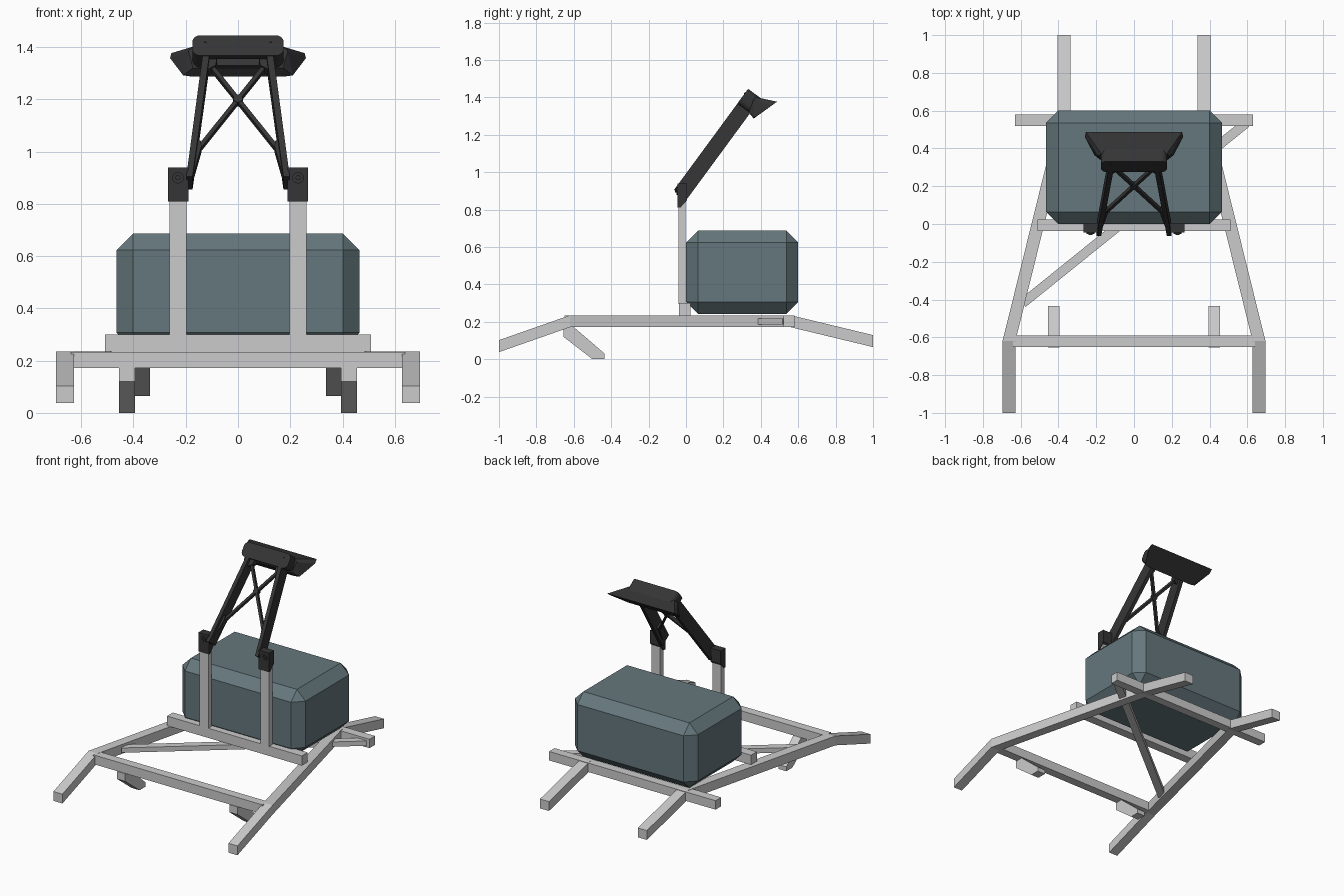
import bpy, bmesh, math
from mathutils import Vector, Matrix

if "Cube" in bpy.data.objects:
    bpy.data.objects.remove(bpy.data.objects["Cube"])


def material(name, rgb):
    m = bpy.data.materials.new(name)
    m.diffuse_color = (*rgb, 1)
    m.use_nodes = True
    m.node_tree.nodes["Principled BSDF"].inputs["Base Color"].default_value = m.diffuse_color
    return m


TANK = material("slate_blue", (0.13, 0.185, 0.205))
BLACK = material("black", (0.035, 0.035, 0.035))


def loft(name, rings, mat=None, matrix=None):
    """Closed solid through a list of equal-length point rings."""
    bm = bmesh.new()
    rows = [[bm.verts.new(p) for p in r] for r in rings]
    n = len(rows[0])
    for a, b in zip(rows, rows[1:]):
        for i in range(n):
            j = (i + 1) % n
            bm.faces.new((a[i], a[j], b[j], b[i]))
    bm.faces.new(rows[0][::-1])
    bm.faces.new(rows[-1])
    return finish(name, bm, mat, matrix)


def finish(name, bm, mat=None, matrix=None):
    bmesh.ops.recalc_face_normals(bm, faces=bm.faces)
    me = bpy.data.meshes.new(name)
    bm.to_mesh(me)
    bm.free()
    if mat:
        me.materials.append(mat)
    ob = bpy.data.objects.new(name, me)
    bpy.context.collection.objects.link(ob)
    if matrix:
        ob.matrix_world = matrix
    return ob


def prism(name, pts, lo, hi, axis="z", mat=None, matrix=None):
    """Extrude a 2D outline along one axis."""
    put = {"x": lambda a, b, c: (c, a, b),
           "y": lambda a, b, c: (a, c, b),
           "z": lambda a, b, c: (a, b, c)}[axis]
    return loft(name, [[put(a, b, c) for a, b in pts] for c in (lo, hi)], mat, matrix)


def box(name, x, y, z, mat=None, matrix=None):
    pts = [(x[0], y[0]), (x[1], y[0]), (x[1], y[1]), (x[0], y[1])]
    return prism(name, pts, z[0], z[1], "z", mat, matrix)


def strip(a, b, width):
    """Rectangle outline around the line a-b."""
    a, b = Vector(a), Vector(b)
    d = (b - a).normalized() * width / 2
    n = Vector((-d.y, d.x))
    return [a + n, a - n, b - n, b + n]


def circle(cx, cy, r, n):
    return [(cx + r * math.cos(2 * math.pi * i / n), cy + r * math.sin(2 * math.pi * i / n))
            for i in range(n)]


# Bent side rails, feet and uprights
RAIL = [(0.662, -1, 0.07), (0.662, -0.62, 0.203), (0.37, 0.56, 0.203), (0.37, 1, 0.097)]
for s, side in ((-1, "left"), (1, "right")):
    loft("side_rail_" + side,
         [[(s * (x + dx), y, z + dz) for dx, dz in
           ((-.034, -.032), (.034, -.032), (.034, .032), (-.034, .032))] for x, y, z in RAIL])
    prism("foot_" + side,
          [(-.655, .172), (-.655, .12), (-.5, 0), (-.435, 0), (-.435, .03), (-.6, .172)],
          s * .425 - .03, s * .425 + .03, "x")
    box("post_" + side, (s * .23 - .033, s * .23 + .033), (-.04, -.003), (.295, .88))

# Cross members
box("front_crossbeam", (-.64, .64), (-.65, -.59), (.171, .234))
box("rear_crossbar", (-.63, .63), (.52, .58), (.172, .233))
box("post_base_beam", (-.51, .51), (-.038, .025), (.234, .3))
prism("diagonal_brace", strip((-.59, -.42), (.595, .535), .05), .185, .218)

# Chamfered tank
tank = box("tank", (-.465, .465), (0, .6), (.243, .687), TANK)
bev = tank.modifiers.new("chamfer", "BEVEL")
bev.width, bev.segments = .064, 1

# Hinge brackets with pivot bolts
for s, side in ((-1, "left"), (1, "right")):
    prism("hinge_bracket_" + side,
          [(-.046, .94), (-.046, .81), (-.03, .81), (.006, .85), (.006, .94)],
          s * .228 - .039, s * .228 + .039, "x", BLACK)
    prism("bolt_washer_" + side, circle(s * .23, .9, .022, 16), -.052, -.04, "y", BLACK)
    prism("bolt_head_" + side, circle(s * .23, .9, .011, 6), -.058, -.05, "y", BLACK)

# Tilted arm: built flat (x across, y along the arm, z to the front)
TILT = Matrix.Translation((0, -.03, .88)) @ Matrix.Rotation(math.radians(53.7), 4, "X")
for s, side in ((-1, "left"), (1, "right")):
    def m(pts):
        return [(s * a, b) for a, b in pts]
    prism("arm_leg_" + side, m([(.198, 0), (.174, 0), (.108, .59), (.134, .59)]),
          -.0425, .0425, "z", BLACK, TILT)
    prism("arm_cross_strut_" + side, m(strip((-.115, .57), (.166, .135), .016)),
          -.012, .012, "z", BLACK, TILT)
    prism("arm_lower_gusset_" + side, m([(.19, .02), (.172, .02), (.14, .16), (.142, .185), (.168, .2)]),
          -.02, .02, "z", BLACK, TILT)
    prism("arm_upper_gusset_" + side, m([(.13, .5), (.118, .525), (.085, .545), (.08, .585), (.13, .585)]),
          -.02, .02, "z", BLACK, TILT)
prism("arm_cross_joint", circle(0, .392, .019, 8), -.014, .014, "z", BLACK, TILT)

# Head: rounded bar with a slot in its lower side
outline = []
for cx, cy, a0 in ((.143, .638, 0), (-.143, .638, 90), (-.143, .605, 180), (.143, .605, 270)):
    for k in range(5):
        a = math.radians(a0 + k * 22.5)
        outline.append((cx + .032 * math.cos(a), cy + .032 * math.sin(a)))
bar = prism("head_bar", outline, -.045, .043, "z", BLACK, TILT)
slot_pts = [(x, z) for cx, a0 in ((.085, -90), (-.085, 90))
            for x, z in [(cx + .02 * math.cos(math.radians(a0 + k * 45)),
                          .02 * math.sin(math.radians(a0 + k * 45))) for k in range(5)]]
slot = prism("slot_cutter", slot_pts, .54, .61, "y", None, TILT)
slot.hide_render = True
cut = bar.modifiers.new("slot", "BOOLEAN")
cut.operation, cut.object = "DIFFERENCE", slot
bpy.context.view_layer.objects.active = bar
bpy.ops.object.modifier_apply(modifier=cut.name)
bpy.data.objects.remove(slot)
for s, side in ((-1, "left"), (1, "right")):
    prism("head_screw_" + side, circle(s * .125, .64, .005, 8), .04, .046, "z", BLACK, TILT)

# Flared hood behind the head bar
bm = bmesh.new()
for x, y, z in ((.172, .37, 1.402), (.172, .335, 1.32), (.175, .362, 1.287), (.21, .365, 1.292),
                (.26, .46, 1.358), (.255, .487, 1.377), (.19, .36, 1.385)):
    for s in (-1, 1):
        bm.verts.new((s * x, y, z))
bmesh.ops.convex_hull(bm, input=bm.verts)
bmesh.ops.dissolve_limit(bm, angle_limit=.05, verts=bm.verts, edges=bm.edges)
finish("head_hood", bm, BLACK)
